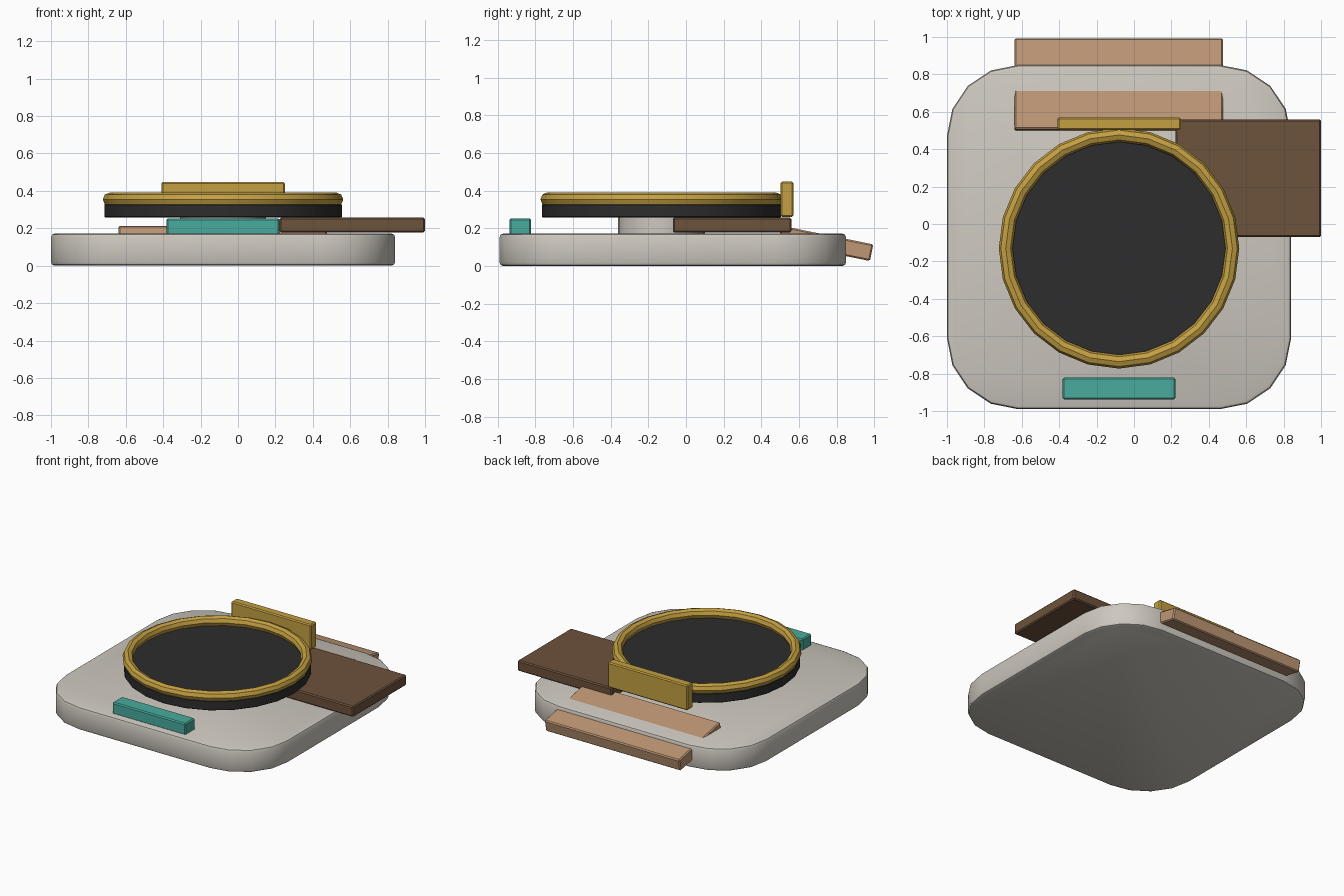
import bpy, bmesh, math
from mathutils import Matrix, Vector

cube = bpy.data.objects.get("Cube")
if cube:
    bpy.data.objects.remove(cube, do_unlink=True)


def material(name, rgb):
    """Flat material from display (sRGB) values, stored as linear."""
    lin = [((c / 255 + 0.055) / 1.055) ** 2.4 for c in rgb]
    m = bpy.data.materials.new(name)
    m.use_nodes = True
    m.diffuse_color = (*lin, 1)
    m.node_tree.nodes["Principled BSDF"].inputs["Base Color"].default_value = (*lin, 1)
    return m


stone = material("warm grey", (205, 200, 191))
black = material("charcoal", (45, 45, 45))
gold = material("gold", (196, 160, 66))
teal = material("teal", (72, 171, 157))
brown = material("dark brown", (109, 82, 60))
tan = material("tan", (191, 151, 117))


def finish(name, bm, mat):
    bmesh.ops.recalc_face_normals(bm, faces=bm.faces)
    mesh = bpy.data.meshes.new(name)
    bm.to_mesh(mesh)
    bm.free()
    mesh.materials.append(mat)
    ob = bpy.data.objects.new(name, mesh)
    bpy.context.collection.objects.link(ob)
    bpy.ops.object.select_all(action='DESELECT')
    ob.select_set(True)
    bpy.context.view_layer.objects.active = ob
    bpy.ops.object.shade_smooth_by_angle(angle=math.radians(30))
    return ob


def bevel_sharp(bm, width, segments):
    edges = [e for e in bm.edges if e.calc_face_angle(0) > math.radians(40)]
    bmesh.ops.bevel(bm, geom=edges, offset=width, segments=segments,
                    profile=0.5, affect='EDGES')


def box(name, lo, hi, mat, bevel=0.008, corner=0, segments=1):
    """Box between two corners; 'corner' rounds the upright edges first."""
    lo, hi = Vector(lo), Vector(hi)
    bm = bmesh.new()
    bmesh.ops.create_cube(bm, size=1)
    bmesh.ops.scale(bm, verts=bm.verts, vec=hi - lo)
    if corner:
        upright = [e for e in bm.edges
                   if abs(e.verts[0].co.z - e.verts[1].co.z) > 0.01]
        bmesh.ops.bevel(bm, geom=upright, offset=corner, segments=4,
                        profile=0.5, affect='EDGES')
    bevel_sharp(bm, bevel, segments)
    ob = finish(name, bm, mat)
    ob.location = (lo + hi) / 2
    return ob


def disc(name, centre, radius, z0, z1, sides, mat, bevel=0):
    bm = bmesh.new()
    bmesh.ops.create_cone(bm, cap_ends=True, segments=sides, radius1=radius,
                          radius2=radius, depth=z1 - z0)
    if bevel:
        bevel_sharp(bm, bevel, 1)
    ob = finish(name, bm, mat)
    ob.location = (*centre, (z0 + z1) / 2)
    return ob


def ring(name, centre, z, major, minor, sides, tube_sides, mat):
    bm = bmesh.new()
    loops = []
    for i in range(sides):
        turn = Matrix.Rotation(math.tau * i / sides, 3, 'Z')
        angles = [math.tau * j / tube_sides for j in range(tube_sides)]
        loops.append([bm.verts.new(turn @ Vector(
            (major + minor * math.cos(a), 0, minor * math.sin(a)))) for a in angles])
    for i in range(sides):
        a, b = loops[i], loops[(i + 1) % sides]
        for j in range(tube_sides):
            k = (j + 1) % tube_sides
            bm.faces.new((a[j], b[j], b[k], a[k]))
    ob = finish(name, bm, mat)
    ob.location = (*centre, z)
    return ob


# Rounded base slab
box("base", (-1, -0.99, 0), (0.84, 0.85, 0.172), stone,
    bevel=0.02, corner=0.38, segments=2)

# Round platform on a short stem, with a raised rim
hub = (-0.08, -0.13)
disc("stem", hub, 0.23, 0.16, 0.265, 24, stone)
disc("platform", hub, 0.635, 0.258, 0.328, 24, black, bevel=0.004)
ring("rim", hub, 0.354, 0.606, 0.037, 24, 8, gold)

# Upright stop behind the platform
box("back_stop", (-0.41, 0.503, 0.26), (0.25, 0.57, 0.448), gold)

# Front bar and side shelf
box("front_bar", (-0.383, -0.937, 0.165), (0.222, -0.822, 0.253), teal)
box("side_shelf", (0.222, -0.07, 0.178), (1, 0.56, 0.257), brown)

# Sloping rear plank that passes through the slab
plank = box("rear_plank", (-0.64, 0.4935, 0.075), (0.475, 0.9905, 0.165), tan)
plank.rotation_euler.x = -0.2
